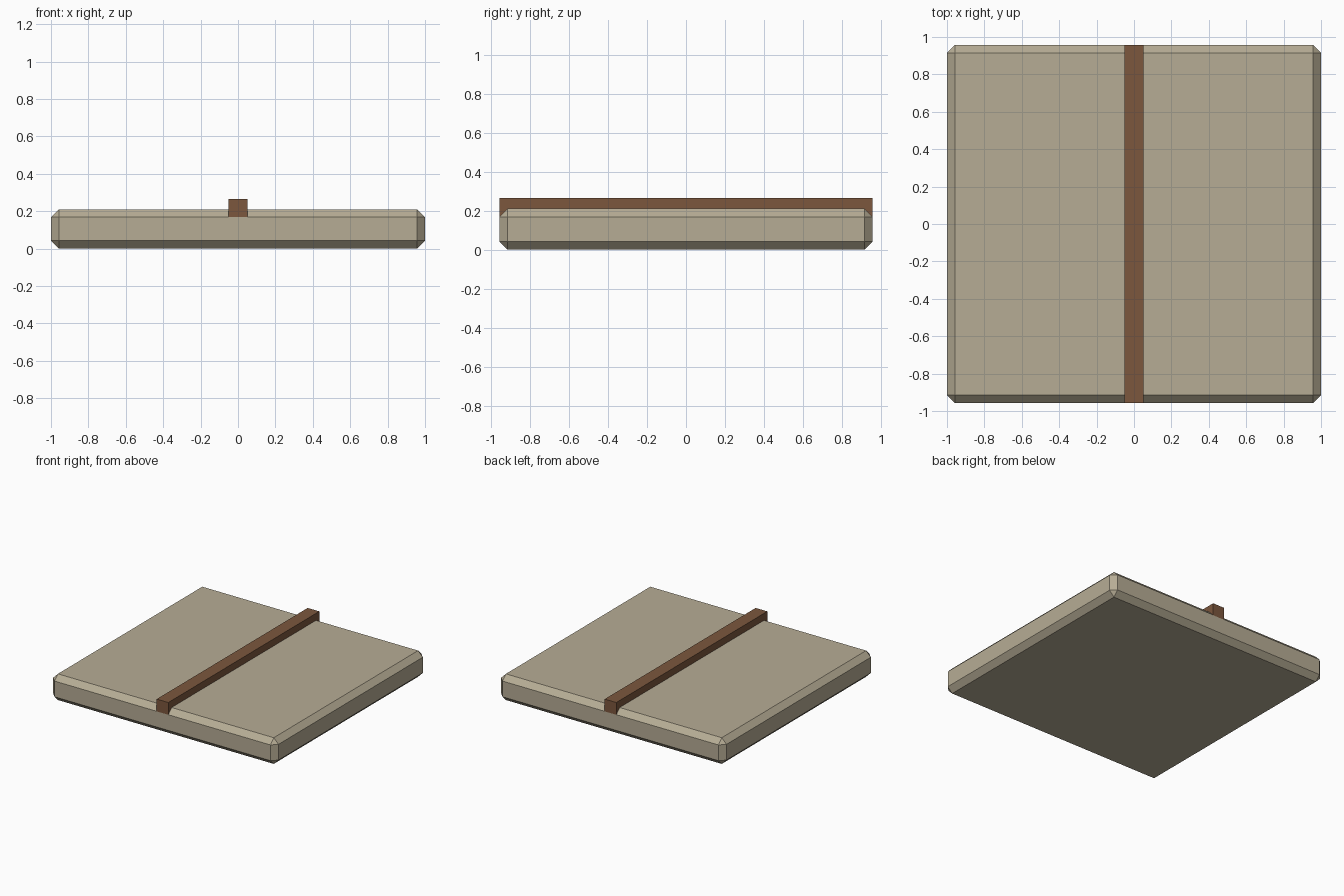
import bpy
import bmesh

if "Cube" in bpy.data.objects:
    bpy.data.objects.remove(bpy.data.objects["Cube"])


def material(name, color):
    m = bpy.data.materials.new(name)
    m.diffuse_color = (*color, 1)
    m.use_nodes = True
    m.node_tree.nodes["Principled BSDF"].inputs["Base Color"].default_value = m.diffuse_color
    return m


def box(name, size, z_bottom, mat, chamfer=0):
    bm = bmesh.new()
    bmesh.ops.create_cube(bm, size=1)
    bmesh.ops.scale(bm, vec=size, verts=bm.verts)
    bmesh.ops.translate(bm, vec=(0, 0, z_bottom + size[2] / 2), verts=bm.verts)
    if chamfer:
        bmesh.ops.bevel(bm, geom=bm.edges[:], offset=chamfer, segments=1,
                        profile=0.5, affect='EDGES')
    mesh = bpy.data.meshes.new(name)
    bm.to_mesh(mesh)
    bm.free()
    mesh.materials.append(mat)
    obj = bpy.data.objects.new(name, mesh)
    bpy.context.collection.objects.link(obj)
    return obj


stone = material("beige", (0.47, 0.415, 0.30))
wood = material("brown", (0.20, 0.095, 0.047))

# Chamfered slab
box("slab", (2.0, 1.914, 0.21), 0, stone, chamfer=0.042)

# Square strip running front to back, sunk into the slab top
box("centre_strip", (0.103, 1.914, 0.10), 0.166, wood)
